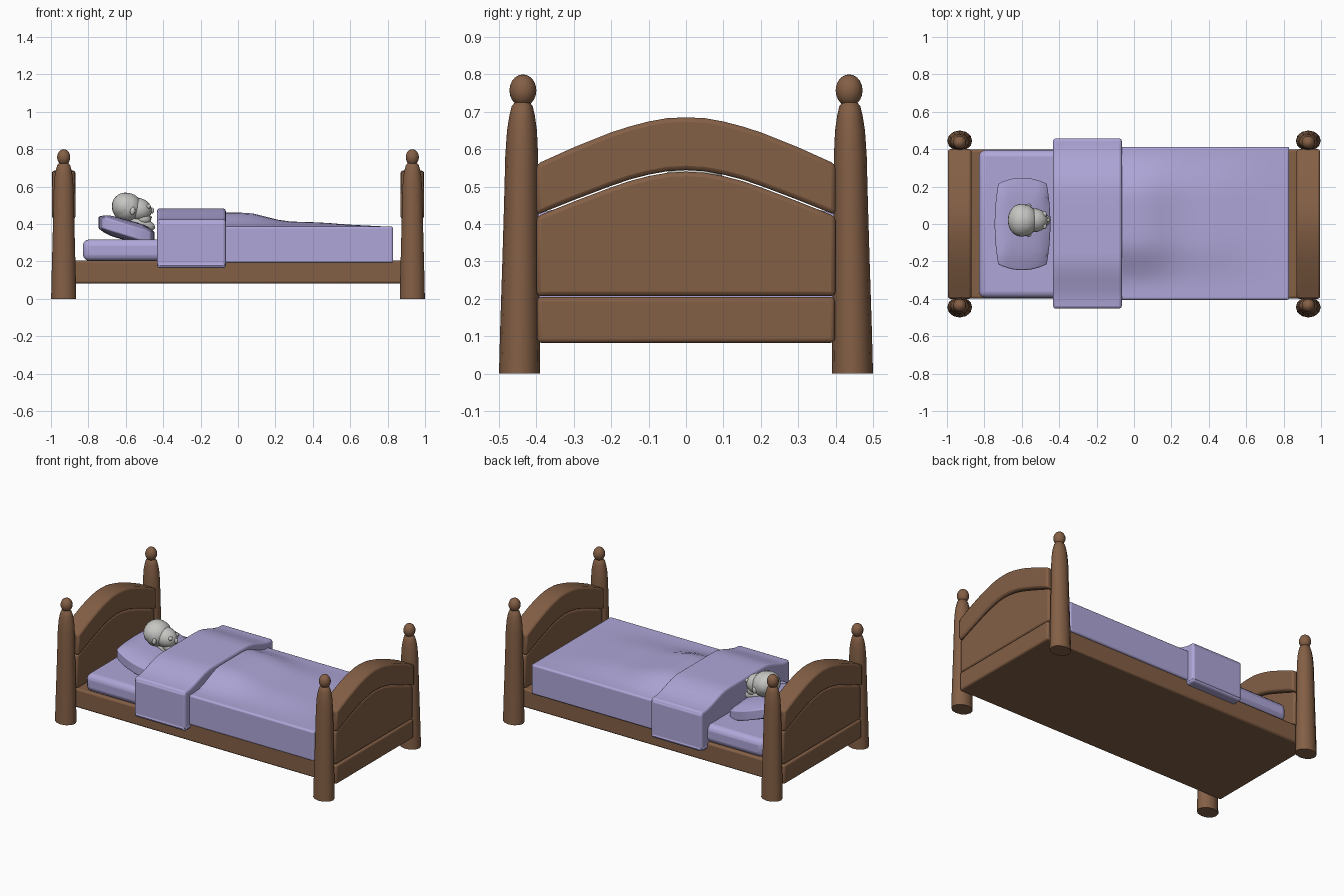
import bpy, bmesh, math
from mathutils import Matrix, Vector

cube = bpy.data.objects.get("Cube")
if cube:
    bpy.data.objects.remove(cube, do_unlink=True)


def material(name, rgb):
    m = bpy.data.materials.new(name)
    m.use_nodes = True
    m.diffuse_color = (*rgb, 1)
    m.node_tree.nodes["Principled BSDF"].inputs["Base Color"].default_value = (*rgb, 1)
    return m


WOOD = material("brown_wood", (0.23, 0.115, 0.06))
LILAC = material("lilac_cloth", (0.43, 0.385, 0.69))
GREY = material("pale_grey", (0.56, 0.56, 0.54))


def finish(name, bm, mat, bevel=0, segments=3):
    bmesh.ops.recalc_face_normals(bm, faces=bm.faces)
    mesh = bpy.data.meshes.new(name)
    bm.to_mesh(mesh)
    bm.free()
    mesh.materials.append(mat)
    ob = bpy.data.objects.new(name, mesh)
    bpy.context.collection.objects.link(ob)
    bpy.ops.object.select_all(action="DESELECT")
    bpy.context.view_layer.objects.active = ob
    ob.select_set(True)
    bpy.ops.object.shade_smooth_by_angle(angle=math.radians(40))
    if bevel:
        mod = ob.modifiers.new("Soft edges", "BEVEL")
        mod.width, mod.segments = bevel, segments
        mod.limit_method, mod.angle_limit = "ANGLE", math.radians(50)
    return ob


def box(name, low, high, mat, bevel, cuts=0, shape=None):
    """Box between two corners; shape(point) may move each vertex."""
    bm = bmesh.new()
    bmesh.ops.create_cube(bm, size=1)
    if cuts:
        bmesh.ops.subdivide_edges(bm, edges=bm.edges[:], cuts=cuts, use_grid_fill=True)
    low, high = Vector(low), Vector(high)
    for v in bm.verts:
        v.co = Vector(l + (c + 0.5) * (h - l) for l, h, c in zip(low, high, v.co))
        if shape:
            v.co = shape(v.co)
    return finish(name, bm, mat, bevel)


def ball(name, centre, radii, mat, tilt=0, segments=20, rings=12):
    bm = bmesh.new()
    bmesh.ops.create_uvsphere(bm, u_segments=segments, v_segments=rings, radius=1)
    bm.transform(Matrix.Translation(centre) @ Matrix.Rotation(tilt, 4, "Y")
                 @ Matrix.Diagonal((*radii, 1)))
    return finish(name, bm, mat)


def curve(points, t):
    """Straight interpolation through (position, value) pairs."""
    for (a, va), (b, vb) in zip(points, points[1:]):
        if t <= b:
            return va + (vb - va) * max(0, (t - a) / (b - a))
    return points[-1][1]


def ease(t):
    t = min(1, max(0, t))
    return t * t * (3 - 2 * t)


# Turned posts with ball finials
POST = [(0, 0.055), (0.12, 0.053), (0.3, 0.049), (0.45, 0.046), (0.58, 0.044),
        (0.65, 0.04), (0.69, 0.034), (0.715, 0.028), (0.725, 0.02)]


def post(name, x, side):
    bm = bmesh.new()
    sides, rings = 12, []
    for z, r in POST:
        y = side * (0.445 - 0.01 * z)
        rings.append([bm.verts.new((x + 1.22 * r * math.cos(a), y + r * math.sin(a), z))
                      for a in (math.tau * i / sides for i in range(sides))])
    for lower, upper in zip(rings, rings[1:]):
        for i in range(sides):
            j = (i + 1) % sides
            bm.faces.new((lower[i], lower[j], upper[j], upper[i]))
    bm.faces.new(rings[0])
    bm.faces.new(rings[-1])
    finish(name, bm, WOOD)
    ball(name + "_finial", (x, side * 0.436, 0.757), (0.036, 0.036, 0.043), WOOD,
         segments=14, rings=10)


# Arched end boards
TOP = [(0, 0.685), (0.05, 0.683), (0.1, 0.674), (0.15, 0.661), (0.2, 0.645),
       (0.3, 0.605), (0.4, 0.56)]
LOWER = [(0, 0.54), (0.05, 0.537), (0.1, 0.528), (0.15, 0.515), (0.2, 0.498),
         (0.3, 0.46), (0.4, 0.42)]


def board(name, x, half, bottom, top):
    """Slab across the bed whose edges follow two curves of y."""
    bm = bmesh.new()
    ys = [-0.4 + 0.05 * i for i in range(17)]
    outline = [(y, bottom(abs(y))) for y in ys] + [(y, top(abs(y))) for y in reversed(ys)]
    face = bm.faces.new([bm.verts.new((x - half, y, z)) for y, z in outline])
    new = bmesh.ops.extrude_face_region(bm, geom=[face])["geom"]
    bmesh.ops.translate(bm, vec=(2 * half, 0, 0),
                        verts=[v for v in new if isinstance(v, bmesh.types.BMVert)])
    finish(name, bm, WOOD, 0.012, 2)


for end, x in (("head", -0.932), ("foot", 0.932)):
    for label, side in (("left", 1), ("right", -1)):
        post(f"{end}_post_{label}", x, side)
    board(end + "_arch", x, 0.063, lambda y: curve(LOWER, y) + 0.004, lambda y: curve(TOP, y))
    board(end + "_panel", x, 0.052, lambda y: 0.207, lambda y: curve(LOWER, y))

# Frame and mattress
box("bed_frame", (-0.99, -0.398, 0.082), (0.99, 0.398, 0.205), WOOD, 0.012)
box("mattress", (-0.83, -0.395, 0.203), (0.83, 0.395, 0.318), LILAC, 0.035)

# Blanket raised over the sleeping body
BODY = [(-0.42, 0.075), (0.06, 0.075), (0.25, 0.028), (0.45, 0.022), (0.6, 0.01), (0.8, 0)]


def blanket_shape(p):
    if p.z > 0.38:
        p.z += curve(BODY, p.x) * ease((0.37 - abs(p.y - 0.03)) / 0.25)
    return p


def fold_shape(p):
    if p.z > 0.41:
        p.z += 0.06 * ease((0.44 - abs(p.y)) / 0.26)
    return p


box("blanket", (-0.4, -0.405, 0.192), (0.83, 0.412, 0.386), LILAC, 0.03, 17, blanket_shape)
box("blanket_fold", (-0.433, -0.452, 0.165), (-0.065, 0.457, 0.423), LILAC, 0.03, 17, fold_shape)


# Plump pillow leaning toward the head end
def pillow_shape(p):
    u, v = (p.x + 0.597) / 0.15, p.y / 0.247
    puff = 1 - 0.45 * max(abs(u), abs(v)) ** 4
    p.z = 0.368 + (p.z - 0.368) * puff - 0.27 * (p.x + 0.597)
    p.x = -0.597 + (p.x + 0.597) * (1 - 0.13 * v * v)
    p.y *= 1 - 0.13 * u * u
    return p


box("pillow", (-0.745, -0.247, 0.312), (-0.447, 0.247, 0.424), LILAC, 0.035, 9, pillow_shape)

# Head looking along the bed
Y = 0.02
ball("skull", (-0.592, Y, 0.488), (0.08, 0.086, 0.078), GREY)
ball("hair_cap", (-0.603, Y, 0.494), (0.072, 0.088, 0.074), GREY)
ball("face", (-0.535, Y, 0.477), (0.075, 0.064, 0.062), GREY, 0.2)
ball("jaw", (-0.508, Y, 0.428), (0.045, 0.045, 0.034), GREY, 0.25)
ball("neck", (-0.53, Y, 0.405), (0.09, 0.042, 0.036), GREY, 0.3)
ball("nose", (-0.462, Y, 0.472), (0.014, 0.012, 0.017), GREY, segments=10, rings=8)
ball("mouth", (-0.468, Y, 0.435), (0.009, 0.02, 0.007), GREY, segments=10, rings=8)
for label, side in (("left", 1), ("right", -1)):
    ball("eye_" + label, (-0.479, Y + side * 0.032, 0.494), (0.013, 0.015, 0.013), GREY,
         segments=12, rings=8)
    ball("ear_" + label, (-0.563, Y + side * 0.079, 0.47), (0.014, 0.01, 0.021), GREY, 0.2,
         segments=12, rings=8)
